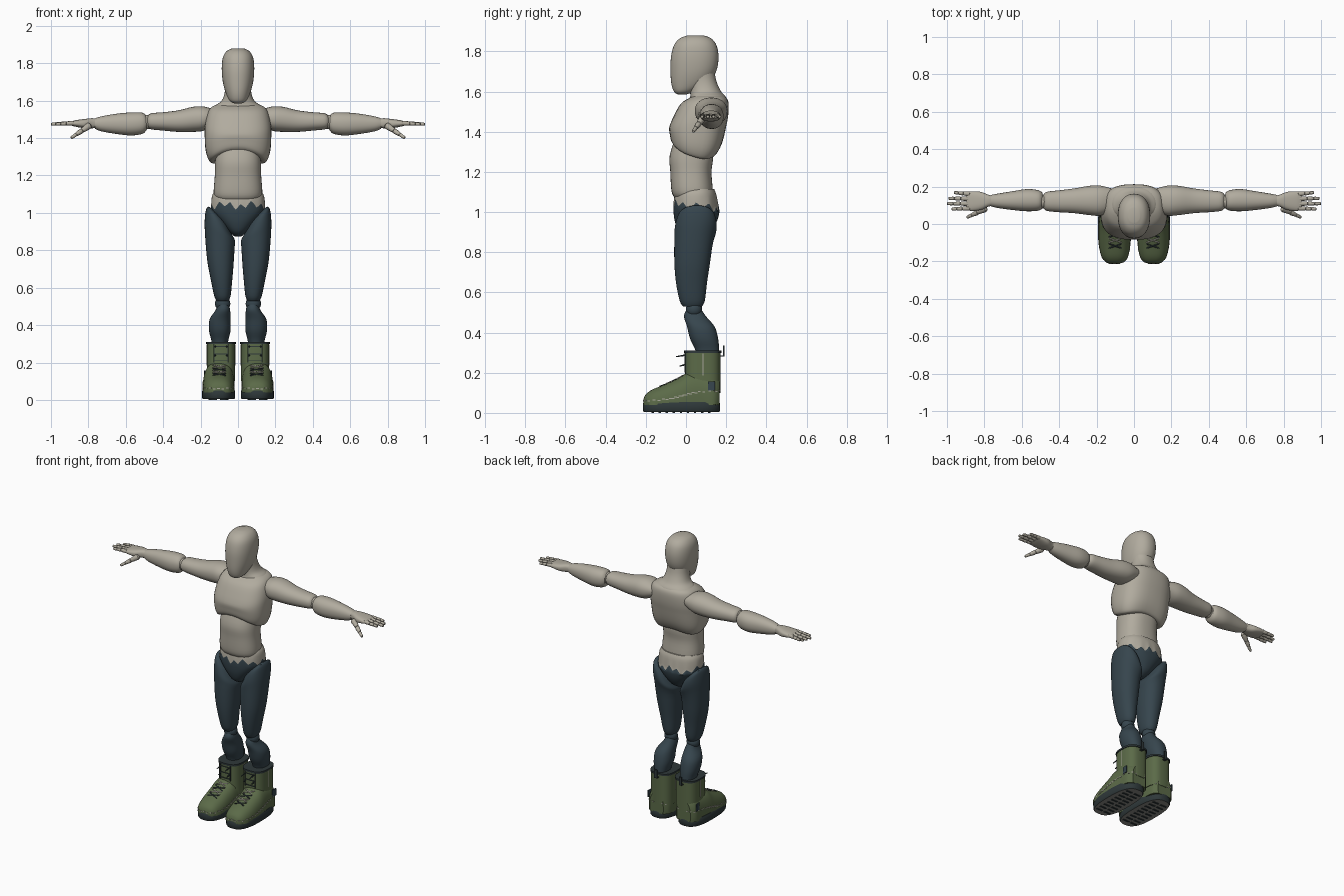
import bpy, bmesh, math
from mathutils import Vector

if "Cube" in bpy.data.objects:
    bpy.data.objects.remove(bpy.data.objects["Cube"])


def material(name, color):
    mat = bpy.data.materials.new(name)
    mat.use_nodes = True
    mat.diffuse_color = (*color, 1)
    mat.node_tree.nodes["Principled BSDF"].inputs["Base Color"].default_value = (*color, 1)
    return mat


skin = material("warm_grey_body", (0.44, 0.41, 0.345))
cloth = material("dark_blue_cloth", (0.037, 0.06, 0.075))
leather = material("olive_leather", (0.105, 0.145, 0.065))
rubber = material("dark_rubber", (0.028, 0.04, 0.042))
tread_grey = material("tread_grey", (0.25, 0.25, 0.23))
thread = material("pale_thread", (0.4, 0.39, 0.33))


def finish(name, bm, mats):
    bmesh.ops.recalc_face_normals(bm, faces=bm.faces)
    mesh = bpy.data.meshes.new(name)
    bm.to_mesh(mesh)
    bm.free()
    for mat in mats:
        mesh.materials.append(mat)
    obj = bpy.data.objects.new(name, mesh)
    bpy.context.collection.objects.link(obj)
    return obj


def clamp(v):
    return max(0.0, min(1.0, v))


def smooth_rows(rows, steps):
    """Catmull-Rom interpolation between cross-sections."""
    out = []
    for i in range(len(rows) - 1):
        p = [Vector(rows[max(0, min(len(rows) - 1, i + k))]) for k in (-1, 0, 1, 2)]
        for j in range(steps):
            t = j / steps
            out.append(p[1] + t / 2 * ((p[2] - p[0]) + t * ((2 * p[0] - 5 * p[1] + 4 * p[2] - p[3])
                       + t * (3 * (p[1] - p[2]) + p[3] - p[0]))))
    return out + [Vector(rows[-1])]


def loft(name, axis, rows, *mats, side=1, power=2.2, steps=4, seg=40, paint=None, deform=None):
    """Rows hold position along the axis, then low/high limits of the two cross axes."""
    bm = bmesh.new()
    rings = []
    for t, u0, u1, v0, v1 in smooth_rows(rows, steps):
        ring = []
        for k in range(seg):
            a = math.tau * k / seg
            c, s = math.cos(a), math.sin(a)
            u = (u0 + u1) / 2 + (u1 - u0) / 2 * math.copysign(abs(c) ** (2 / power), c)
            v = (v0 + v1) / 2 + (v1 - v0) / 2 * math.copysign(abs(s) ** (2 / power), s)
            ring.append(bm.verts.new({"x": (t, u, v), "y": (u, t, v), "z": (u, v, t)}[axis]))
        rings.append(ring)
    for a, b in zip(rings, rings[1:]):
        for k in range(seg):
            bm.faces.new((a[k], a[k - 1], b[k - 1], b[k]))
    bm.faces.new(rings[0])
    bm.faces.new(rings[-1])
    if paint:
        for f in bm.faces:
            f.material_index = paint(f.calc_center_median())
    for v in bm.verts:
        if deform:
            v.co = deform(v.co.copy())
        v.co.x *= side
    return finish(name, bm, mats)


def bone(name, a, b, r0, r1, mat, side=1, seg=12):
    """Rounded tapered rod between two points."""
    a, b = Vector(a), Vector(b)
    d = b - a
    turn = d.to_track_quat("Z", "Y")
    rows = [(t * d.length, -r, r, -r, r) for t, r in
            ((0, r0 * 0.5), (0.08, r0 * 0.9), (0.25, r0), (0.8, r1), (0.94, r1 * 0.9), (1, r1 * 0.5))]
    return loft(name, "z", rows, mat, side=side, power=2, steps=1, seg=seg,
                deform=lambda p: a + turn @ p)


def ball(name, center, radius, mat, side):
    bm = bmesh.new()
    bmesh.ops.create_uvsphere(bm, u_segments=24, v_segments=14, radius=radius)
    bmesh.ops.translate(bm, verts=bm.verts, vec=(center[0] * side, center[1], center[2]))
    return finish(name, bm, [mat])


def boxes(name, items, mat, side=1):
    """Several small boxes (center, size, turn about z) in one object."""
    bm = bmesh.new()
    for center, size, angle in items:
        made = bmesh.ops.create_cube(bm, size=1)["verts"]
        for v in made:
            q = Vector((v.co.x * size[0], v.co.y * size[1], v.co.z * size[2]))
            c, s = math.cos(angle), math.sin(angle)
            v.co = Vector((c * q.x - s * q.y, s * q.x + c * q.y, q.z)) + Vector(center)
            v.co.x *= side
    return finish(name, bm, [mat])


def centred(*rows):
    return [(z, -w, w, y0, y1) for z, w, y0, y1 in rows]


# Head and neck
loft("head", "z", centred((1.585, .02, -.04, 0), (1.6, .045, -.06, .04), (1.64, .065, -.073, .11),
     (1.7, .081, -.077, .15), (1.77, .087, -.075, .162), (1.83, .081, -.06, .152),
     (1.865, .06, -.03, .125), (1.88, .03, .01, .085)), skin)
loft("neck", "z", centred((1.52, .15, 0, .21), (1.57, .125, .02, .2), (1.6, .087, .02, .175),
     (1.65, .07, .015, .152), (1.71, .068, 0, .14)), skin)


# Chest with an arched lower rim
def arch(p):
    w = clamp((1.43 - p.z) / 0.12)
    p.z += w * (0.3 * (0.06 - p.y) - 2 * p.x * p.x)
    return p


loft("chest", "z", centred((1.3, .12, -.06, .13), (1.315, .15, -.073, .15), (1.36, .172, -.08, .178),
     (1.42, .178, -.083, .198), (1.48, .175, -.06, .21), (1.54, .16, -.025, .212),
     (1.57, .135, .02, .2), (1.585, .09, .05, .17)), skin, power=2.6, deform=arch)
loft("abdomen", "z", centred((1.06, .1, -.04, .115), (1.075, .12, -.06, .128), (1.11, .13, -.073, .133),
     (1.2, .124, -.078, .127), (1.28, .122, -.081, .135), (1.38, .11, -.05, .12)), skin, power=2.4)


# Pelvis with a ragged cloth edge
def ragged(p):
    a = math.atan2(p.y - 0.05, p.x)
    tooth = abs((a * 13 / math.pi) % 2 - 1) - 0.5 + 0.3 * math.sin(5 * a)
    near = clamp(1 - abs(p.z - 1.04) / 0.045)
    p.z += near * (0.032 * tooth - 0.02 * clamp(p.y * 8))
    return p


loft("pelvis", "z", centred((.875, .02, 0, .08), (.9, .05, -.035, .12), (.95, .098, -.055, .152),
     (1, .138, -.062, .166), (1.04, .144, -.062, .16), (1.09, .139, -.055, .15),
     (1.115, .125, -.04, .14)), skin, cloth, seg=104, power=2.3,
     paint=lambda c: int(c.z < 1.04), deform=ragged)


# Thigh tops slope down toward the groin
def slope(p):
    p.z -= max(0, 0.16 - p.x) * 0.9 * clamp((p.z - 0.82) / 0.18)
    return p


for side, tag in ((1, "left_"), (-1, "right_")):
    # Legs
    loft(tag + "thigh", "z", [(.53, .05, .115, -.015, .08), (.56, .039, .128, -.032, .094),
         (.65, .03, .147, -.05, .105), (.75, .022, .165, -.058, .12), (.88, .016, .176, -.058, .138),
         (.96, .02, .178, -.056, .152), (1.02, .045, .17, -.04, .145), (1.04, .08, .15, 0, .11)],
         cloth, side=side, deform=slope)
    ball(tag + "knee", (.082, .04, .515), .041, cloth, side)
    loft(tag + "shin", "z", [(.25, .056, .14, .05, .165), (.31, .053, .141, .047, .165),
         (.37, .04, .155, .02, .16), (.43, .04, .152, .005, .142), (.48, .042, .12, -.01, .1),
         (.51, .05, .11, 0, .08)], cloth, side=side)

    # Arms
    loft(tag + "upper_arm", "x", [(.12, .07, .19, 1.47, 1.55), (.18, .045, .205, 1.44, 1.568),
         (.24, .048, .204, 1.433, 1.567), (.32, .058, .19, 1.433, 1.548), (.4, .063, .18, 1.44, 1.538),
         (.465, .07, .172, 1.447, 1.532), (.485, .085, .155, 1.46, 1.515)], skin, side=side)
    ball(tag + "elbow", (.488, .12, 1.485), .038, skin, side)
    loft(tag + "forearm", "x", [(.488, .085, .165, 1.445, 1.515), (.51, .072, .18, 1.423, 1.535),
         (.57, .068, .187, 1.414, 1.537), (.65, .075, .175, 1.422, 1.53), (.73, .086, .162, 1.436, 1.516),
         (.765, .095, .155, 1.45, 1.505)], skin, side=side)
    loft(tag + "palm", "x", [(.75, .1, .15, 1.457, 1.502), (.78, .092, .157, 1.452, 1.506),
         (.82, .075, .172, 1.452, 1.502), (.87, .07, .174, 1.461, 1.495), (.895, .078, .168, 1.468, 1.488)],
         skin, side=side, power=2.6)
    for finger, y, spread, tip in (("index", .084, -.004, .975), ("middle", .109, 0, 1),
                                   ("ring", .135, .002, .992), ("little", .16, .008, .962)):
        base, root = Vector((.875, y, 1.48)), Vector((tip, y + spread, 1.474))
        for j, (t0, t1) in enumerate(((0, .44), (.42, .74), (.72, 1))):
            bone(f"{tag}{finger}_finger_{j}", base.lerp(root, t0), base.lerp(root, t1),
                 .0125 - .0015 * j, .011 - .0015 * j, skin, side)
    wrist, thumb_tip = Vector((.79, .085, 1.47)), Vector((.893, .035, 1.4))
    for j, (t0, t1) in enumerate(((0, .45), (.42, .74), (.71, 1))):
        bone(f"{tag}thumb_{j}", wrist.lerp(thumb_tip, t0), wrist.lerp(thumb_tip, t1),
             .018 - .004 * j, .014 - .003 * j, skin, side)

    # Boot upper, shaft and collar
    foot = loft(tag + "boot_foot", "y", [(-.211, .075, .135, .03, .07), (-.2, .05, .155, 0, .092),
                (-.17, .03, .176, -.04, .115), (-.11, .02, .187, -.05, .14), (-.04, .019, .189, -.06, .172),
                (.01, .019, .187, -.06, .2), (.08, .02, .18, -.06, .205), (.14, .026, .175, -.06, .195),
                (.168, .05, .15, -.02, .17)], leather, side=side, power=2.5,
                deform=lambda p: Vector((p.x, p.y, max(p.z, .04))))
    shaft_rows = [(z, .016, .166, -.004, .171) for z in (.1, .2, .305)]
    loft(tag + "boot_shaft", "z", shaft_rows, leather, side=side, power=2.9, steps=1)
    loft(tag + "boot_collar", "z", [(z, .012, .17, -.009, .176) for z in (.298, .302, .31)], rubber,
         side=side, power=2.9, steps=1)
    # Sole and tread bars
    loft(tag + "sole", "z", [(.004, .02, .188, -.21, .165), (.012, .015, .193, -.215, .17),
         (.045, .015, .193, -.215, .17), (.055, .02, .188, -.209, .165)], rubber, tread_grey,
         side=side, power=2.7, steps=1, paint=lambda c: int(c.z < .006))
    boxes(tag + "tread_bars", [((.104 + dx, -.165 + .035 * i, .002), (.045, .012, .004), 0)
          for i in range(9) for dx in (-.03, .03)], rubber, side)

    # Stitching around the foot, found on its surface
    bpy.context.view_layer.update()
    stitches = []
    for k in range(52):
        a = math.tau * k / 52
        out = Vector((math.cos(a), math.sin(a), 0))
        z = .083 + .025 * out.y + .004 * (k % 2)
        start = Vector((.104 * side, -.02, z))
        hit, spot, normal, _ = foot.ray_cast(start + out, -out)
        if hit:
            stitches.append((spot, (.004, .014, .005), math.atan2(normal.y, normal.x)))
    boxes(tag + "stitching", stitches, thread)
    # Shaft side seams and outer heel patch
    boxes(tag + "shaft_seams", [((x, .085, .24), (.004, .004, .11), 0) for x in (.016, .166)], thread, side)
    boxes(tag + "heel_patch", [((.177, .128, .135), (.007, .034, .045), -.1)], cloth, side)

    # Crossed laces over the instep
    def on_top(x, y):
        spot = foot.ray_cast(Vector((x * side, y, 1)), Vector((0, 0, -1)))[1]
        return (x, y, spot.z + .004)

    for i in range(4):
        y = -.015 - .03 * i
        for flip in (-1, 1):
            bone(f"{tag}lace_{i}_{flip}", on_top(.1 - .035 * flip, y), on_top(.1 + .035 * flip, y - .025),
                 .004, .004, (thread, rubber)[i % 2], side, 8)
    # Shaft lacing, loose lace ends and heel pull loop
    boxes(tag + "shaft_lacing", [((.091, -.005, z), (.075, .006, .004), 0) for z in (.21, .245, .285)],
          rubber, side)
    boxes(tag + "tongue_edges", [((x, -.005, .25), (.004, .006, .1), 0) for x in (.054, .128)], rubber, side)
    for x in (.06, .122):
        bone(f"{tag}lace_end_{x}", (x, -.006, .287), (x, -.05, .28), .004, .003, rubber, side, 8)
        bone(f"{tag}lace_hook_{x}", (x, -.006, .24), (x, -.032, .233), .004, .003, rubber, side, 8)
    boxes(tag + "pull_loop", [((.091, .188, .308), (.02, .007, .055), 0),
          ((.091, .18, .283), (.02, .02, .006), 0)], rubber, side)

# Smooth shading with sharp rims
bpy.ops.object.select_all(action="DESELECT")
for obj in bpy.context.collection.objects:
    if obj.type == "MESH":
        obj.select_set(True)
        bpy.context.view_layer.objects.active = obj
bpy.ops.object.shade_smooth_by_angle(angle=math.radians(40))
